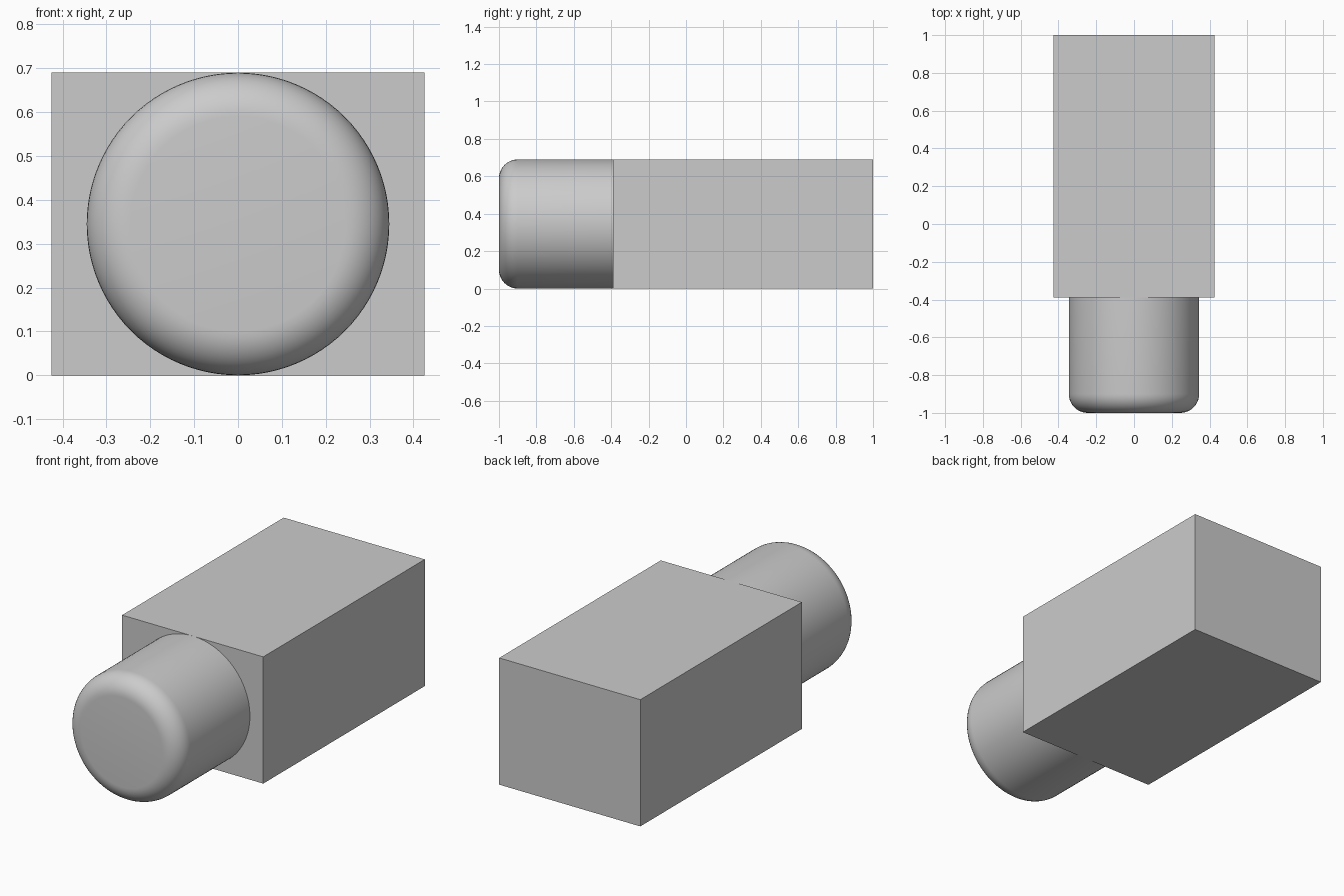
import bpy
import bmesh
import math
from mathutils import Matrix, Vector

cube = bpy.data.objects.get("Cube")
if cube:
    bpy.data.objects.remove(cube, do_unlink=True)

HEIGHT = 0.69
WIDTH = 0.85
STEP_Y = -0.39      # where the block meets the round nose
RADIUS = HEIGHT / 2
FILLET = 0.1

grey = bpy.data.materials.new("light grey")
grey.use_nodes = True
colour = (0.6, 0.6, 0.6, 1)
grey.diffuse_color = colour
grey.node_tree.nodes["Principled BSDF"].inputs["Base Color"].default_value = colour


def add_object(name, bm):
    bmesh.ops.recalc_face_normals(bm, faces=bm.faces)
    mesh = bpy.data.meshes.new(name)
    bm.to_mesh(mesh)
    bm.free()
    mesh.materials.append(grey)
    obj = bpy.data.objects.new(name, mesh)
    bpy.context.collection.objects.link(obj)
    return obj


# Rectangular body
bm = bmesh.new()
length = 1 - STEP_Y
bmesh.ops.create_cube(bm, size=1)
bmesh.ops.scale(bm, vec=(WIDTH, length, HEIGHT), verts=bm.verts)
bmesh.ops.translate(bm, vec=(0, 1 - length / 2, RADIUS), verts=bm.verts)
add_object("body_block", bm)

# Round nose with a filleted front rim
bm = bmesh.new()
depth = 1 + STEP_Y
bmesh.ops.create_cone(
    bm, cap_ends=True, segments=96, radius1=RADIUS, radius2=RADIUS, depth=depth,
    matrix=Matrix.Translation((0, STEP_Y - depth / 2, RADIUS))
    @ Matrix.Rotation(math.pi / 2, 4, "X"))
rim = [e for e in bm.edges if all(v.co.y < -0.99 for v in e.verts)]
bmesh.ops.bevel(bm, geom=rim, offset=FILLET, segments=10, profile=0.5,
                affect="EDGES", clamp_overlap=True)
nose = add_object("round_nose", bm)

bpy.ops.object.select_all(action="DESELECT")
nose.select_set(True)
bpy.context.view_layer.objects.active = nose
bpy.ops.object.shade_smooth_by_angle(angle=math.radians(35))
